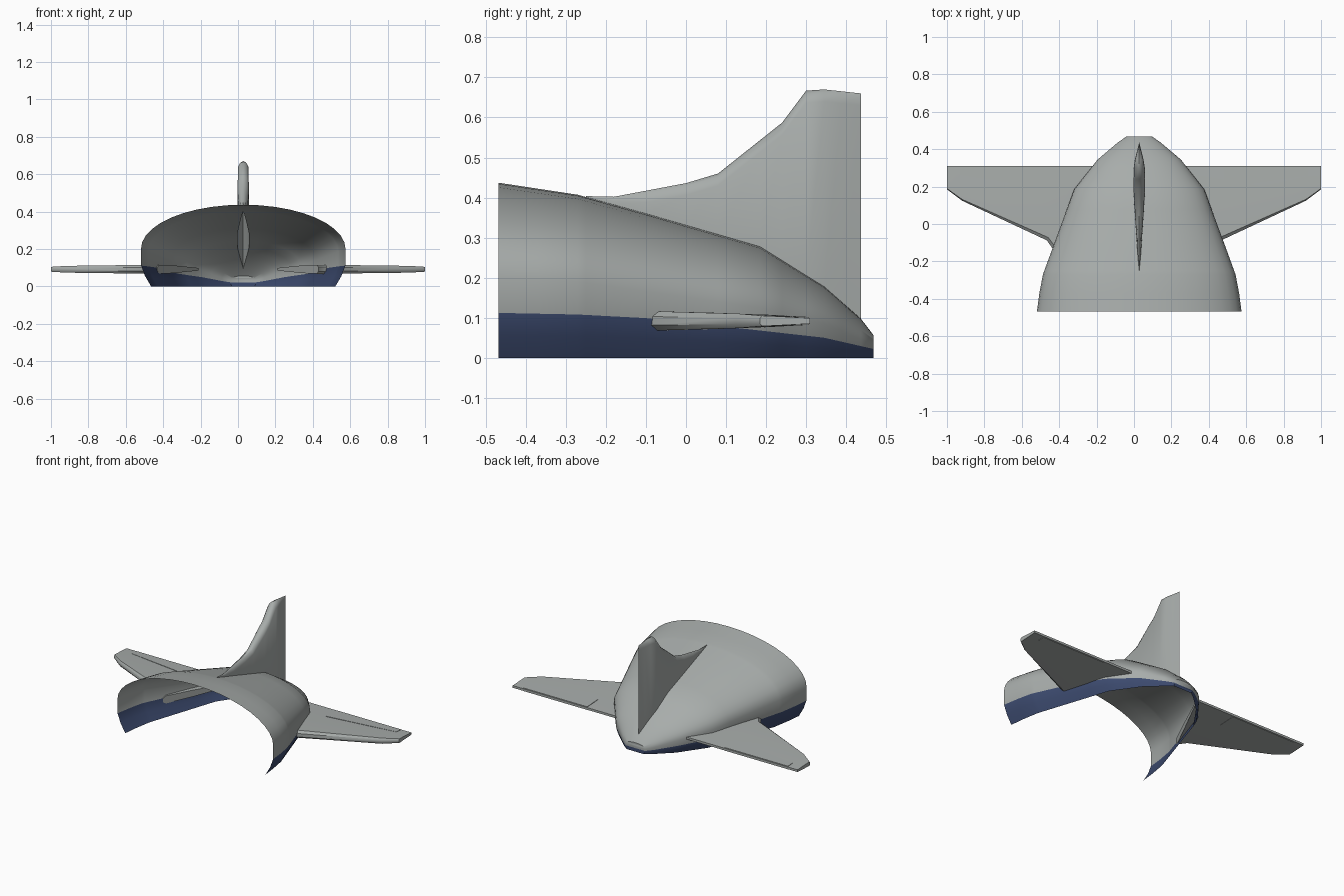
import bpy, bmesh, math

if "Cube" in bpy.data.objects:
    bpy.data.objects.remove(bpy.data.objects["Cube"])

CX = 0.028  # body and fin centre line


def material(name, rgb):
    m = bpy.data.materials.new(name)
    m.diffuse_color = (*rgb, 1)
    m.use_nodes = True
    m.node_tree.nodes["Principled BSDF"].inputs["Base Color"].default_value = m.diffuse_color
    return m


GREY = material("hull grey", (0.39, 0.415, 0.405))
NAVY = material("belly navy", (0.046, 0.07, 0.16))


def lerp(table, y):
    """Piecewise linear lookup in a list of (y, value) points."""
    if y <= table[0][0]:
        return table[0][1]
    for (a, u), (b, v) in zip(table, table[1:]):
        if y <= b:
            return u + (v - u) * (y - a) / (b - a)
    return table[-1][1]


def finish(name, bm, mats, angle=35):
    bmesh.ops.remove_doubles(bm, verts=bm.verts, dist=0.0004)
    bmesh.ops.dissolve_degenerate(bm, edges=bm.edges, dist=0.0003)
    bmesh.ops.recalc_face_normals(bm, faces=bm.faces)
    me = bpy.data.meshes.new(name)
    bm.to_mesh(me)
    bm.free()
    ob = bpy.data.objects.new(name, me)
    bpy.context.collection.objects.link(ob)
    for m in mats:
        me.materials.append(m)
    bpy.ops.object.select_all(action='DESELECT')
    ob.select_set(True)
    bpy.context.view_layer.objects.active = ob
    bpy.ops.object.shade_smooth_by_angle(angle=math.radians(angle))
    return ob


def loft(bm, rows, closed=False, rule=None):
    """Skin a list of equal-length point rows."""
    vr = [[bm.verts.new(p) for p in r] for r in rows]
    n = len(rows[0])
    for a, b in zip(vr, vr[1:]):
        for i in range(n if closed else n - 1):
            j = (i + 1) % n
            f = bm.faces.new((a[i], b[i], b[j], a[j]))
            if rule:
                f.material_index = rule(i)
    return vr


# Body dimensions along its length
ys = [-0.468, -0.37, -0.27, -0.25, -0.18, -0.1, 0.0, 0.08, 0.185, 0.24,
      0.3, 0.345, 0.39, 0.437, 0.468]
crown = [(-0.468, .437), (-0.27, .407), (-0.1, .36), (0.185, .278),
         (0.345, .178), (0.437, .097), (0.468, .057)]
width = [(-0.468, .547), (-0.37, .534), (-0.27, .515), (-0.1, .453), (0, .416),
         (0.185, .348), (0.345, .222), (0.437, .113), (0.468, .068)]
stripe = [(-0.468, .112), (-0.27, .108), (-0.1, .099), (0.185, .068),
          (0.345, .05), (0.468, .022)]
shoulder = [(-0.468, .2), (-0.27, .19), (0.185, .125), (0.345, .085), (0.468, .034)]
# Fin half thickness and top edge
fin_half = [(-0.25, 0), (-0.18, .007), (0, .02), (0.185, .032), (0.3, .03),
            (0.345, .023), (0.437, 0)]
fin_top = [(-0.25, .404), (-0.18, .402), (0.0, .436), (0.08, .46), (0.24, .587),
           (0.3, .667), (0.345, .67), (0.437, .66)]


def half_section(y):
    """Body outline from the bottom rim up to the fin root."""
    w, b = lerp(width, y), lerp(stripe, y)
    h, s, t = lerp(crown, y), lerp(shoulder, y), lerp(fin_half, y)
    pts = [(w * .9, 0), (w * .96, b * .5), (w * .998, b)]
    end = math.acos(t / w)
    for k in range(11):
        a = end * k / 10
        pts.append((w * math.cos(a), s + (h - s) * math.sin(a)))
    return pts


# Body shell, open in front and below, with a closed tail
bm = bmesh.new()
paint = lambda i: 1 if i < 2 else 0
tails = []
for sx in (1, -1):
    rows = [[(CX + sx * x, y, z) for x, z in half_section(y)] for y in ys]
    tails.append(loft(bm, rows, rule=paint)[-1])
r, l = tails
for i in range(len(r) - 1):
    f = bm.faces.new((r[i], r[i + 1], l[i + 1], l[i]))
    f.material_index = paint(i)
finish("body_shell", bm, [GREY, NAVY])

# Tail fin, hollow and open at its root
bm = bmesh.new()
for sx in (1, -1):
    rows = []
    for y in ys:
        if -0.25 <= y <= 0.437:
            t, top = lerp(fin_half, y), lerp(fin_top, y)
            base = half_section(y)[-1][1]
            top = max(top, base)
            g = min(0.03, (top - base) * .5)
            rows.append([(CX + sx * t, y, base), (CX + sx * t * .95, y, top - g),
                         (CX + sx * t * .6, y, top - g * .25), (CX, y, top)])
    loft(bm, rows)
finish("tail_fin", bm, [GREY], 50)

# Wings: chords given as leading point, trailing x, half thickness
chords = [((.43, -.14), .21, .024), ((.465, -.088), .3, .024),
          ((.92, .125), .92, .018), ((1.0, .185), 1.0, .013)]
ZW, TRAIL = 0.092, 0.31
section = [(0, .45), (.04, 1), (.4, .85), (1, 0)]


def wing_point(chord, c, k, side):
    (lx, ly), tx, T = chord
    half = max(T * k, .007)
    return (lx + (tx - lx) * c, ly + (TRAIL - ly) * c, ZW + side * half)


for sx, label in ((1, "right"), (-1, "left")):
    bm = bmesh.new()
    rows = []
    for ch in chords:
        ring = [wing_point(ch, c, k, 1) for c, k in section]
        ring += [wing_point(ch, c, k, -1) for c, k in reversed(section)]
        rows.append([(sx * x, y, z) for x, y, z in ring])
    vr = loft(bm, rows, closed=True)
    bm.faces.new(vr[0])
    bm.faces.new(vr[-1])
    finish(label + "_wing", bm, [GREY])

    # Aileron plates just proud of both wing faces
    for side, word in ((1, "upper"), (-1, "lower")):
        bm = bmesh.new()
        quad = [(.48, .195, .0145), (.93, .26, .0105), (.93, .306, .0085), (.48, .306, .0085)]
        for lift in (-.003, .0015):
            bm.faces.new([bm.verts.new((sx * x, y, ZW + side * (h + lift))) for x, y, h in quad])
        bm.verts.ensure_lookup_table()
        v = bm.verts
        for i in range(4):
            j = (i + 1) % 4
            bm.faces.new((v[i], v[j], v[j + 4], v[i + 4]))
        finish(label + "_aileron_" + word, bm, [GREY])
